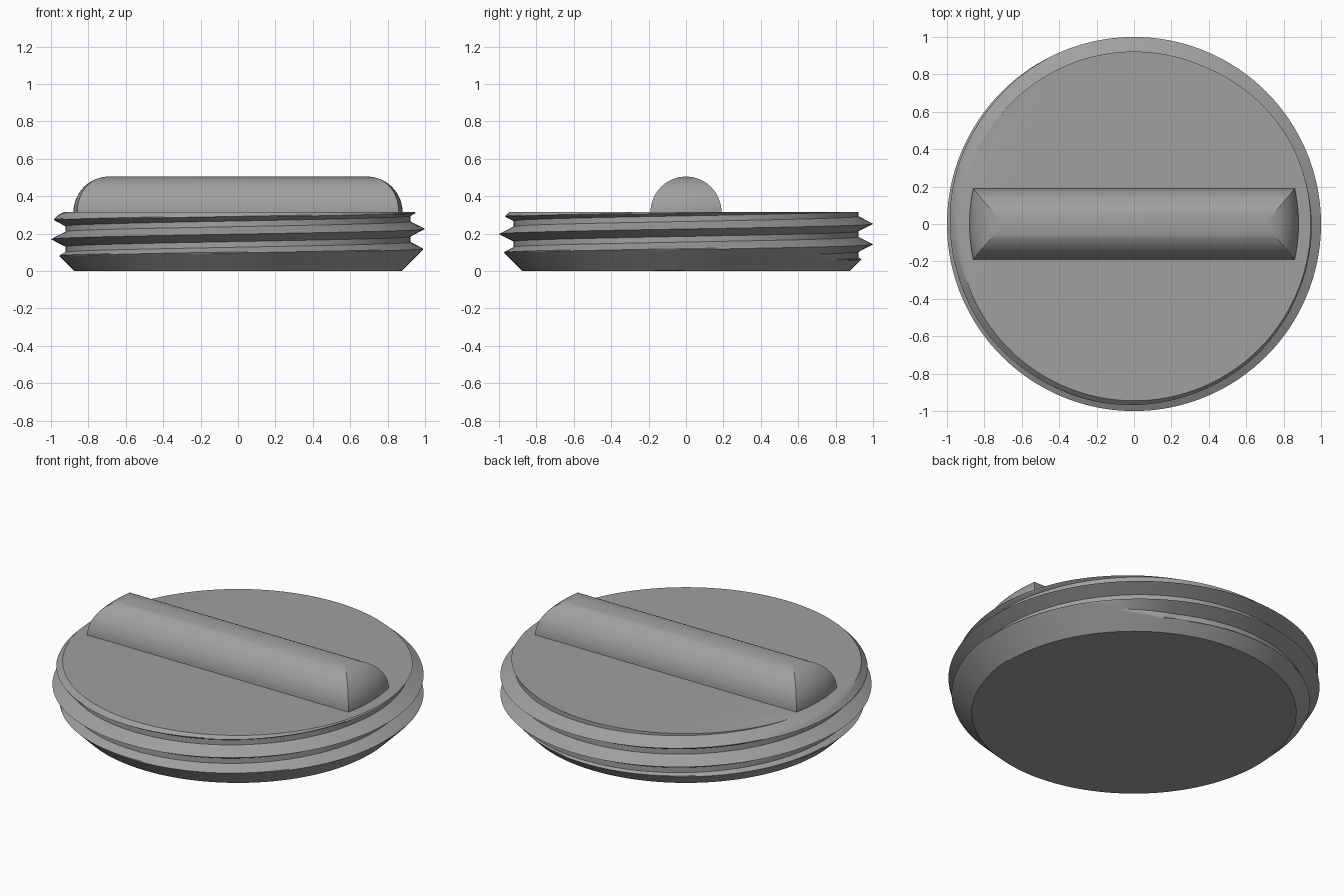
import bpy, bmesh
from math import pi, sin, cos, sqrt, radians

if "Cube" in bpy.data.objects:
    bpy.data.objects.remove(bpy.data.objects["Cube"])

TOP = 0.315        # height of the cap disc
PITCH = 0.11       # thread rise per turn
SUB = 22           # rows per thread turn
COLS = 216         # columns around the disc
ROOT, CREST = 0.922, 1.0

grey = bpy.data.materials.new("grey plastic")
grey.diffuse_color = (0.35, 0.35, 0.35, 1)
grey.use_nodes = True
grey.node_tree.nodes["Principled BSDF"].inputs["Base Color"].default_value = grey.diffuse_color


def finish(bm, name):
    bmesh.ops.remove_doubles(bm, verts=bm.verts, dist=0.0002)
    bmesh.ops.holes_fill(bm, edges=[e for e in bm.edges if e.is_boundary], sides=0)
    bmesh.ops.recalc_face_normals(bm, faces=bm.faces)
    mesh = bpy.data.meshes.new(name)
    bm.to_mesh(mesh)
    bm.free()
    mesh.materials.append(grey)
    obj = bpy.data.objects.new(name, mesh)
    bpy.context.collection.objects.link(obj)
    bpy.context.view_layer.objects.active = obj
    obj.select_set(True)
    bpy.ops.object.shade_smooth_by_angle(angle=radians(28))
    obj.select_set(False)


def thread_radius(turn, row, z):
    # V-shaped ridge with a narrow flat root, chamfered at top and bottom
    offset = abs((row + SUB // 2) % SUB - SUB // 2) / SUB * PITCH
    r = max(ROOT, CREST - (CREST - ROOT) * offset / 0.04)
    # the groove fades in at the start of the first turn
    groove = (row // SUB) + turn
    depth = min(1, max(0, (groove - 1.08) / 0.1))
    r = CREST - (CREST - r) * depth
    return min(r, 0.875 + z, 0.945 + TOP - z)


# Threaded disc: grid rows follow the helix, clamped to the flat ends
bm = bmesh.new()
ROWS = SUB * 6
BASE = 0.115 - 2 * PITCH   # crest height of row 0 at angle 0
columns = []
for c in range(COLS):
    turn = c / COLS
    a = 2 * pi * turn
    col = []
    for row in range(ROWS + 1):
        z = BASE + PITCH * (row / SUB + turn)
        z = min(TOP, max(0, z))
        r = thread_radius(turn, row, z)
        if z == 0:
            r = 0.875
        elif z == TOP:
            exact = (TOP - BASE - PITCH * turn) / PITCH * SUB
            r = thread_radius(turn, exact, z)
        col.append(bm.verts.new((r * cos(a), r * sin(a), z)))
    columns.append(col)
for c in range(COLS):
    left, right = columns[c], columns[(c + 1) % COLS]
    shift = SUB if c == COLS - 1 else 0   # one turn higher at the seam
    for row in range(ROWS):
        lo = min(row + shift, ROWS)
        hi = min(row + shift + 1, ROWS)
        quad = [left[row], right[lo], right[hi], left[row + 1]]
        if lo == hi:
            quad.pop(2)
        bm.faces.new(quad)
    # rows below the seam shift
    if shift:
        for row in range(shift):
            bm.faces.new((left[0], right[row], right[row + 1]))
bmesh.ops.dissolve_degenerate(bm, dist=0.0001, edges=bm.edges)
finish(bm, "threaded_disc")

# Grip bar: half-round bar with rounded, slightly bowed ends
bm = bmesh.new()
R, LAYERS, ARC = 0.19, 24, 12
rings = []
for i in range(LAYERS + 1):
    p = pi / 2 * i / LAYERS
    w = R * cos(p)
    z = TOP - 0.002 + (R + 0.002) * sin(p)
    end = []
    for j in range(ARC + 1):
        y = w * (2 * j / ARC - 1)
        end.append((0.69 + w + sqrt(0.88 ** 2 - y * y) - 0.88, y))
    outline = end + [(-x, -y) for x, y in end]
    rings.append([bm.verts.new((x, y, z)) for x, y in outline])
for low, high in zip(rings, rings[1:]):
    n = len(low)
    for j in range(n):
        k = (j + 1) % n
        bm.faces.new((low[j], low[k], high[k], high[j]))
finish(bm, "grip_bar")
